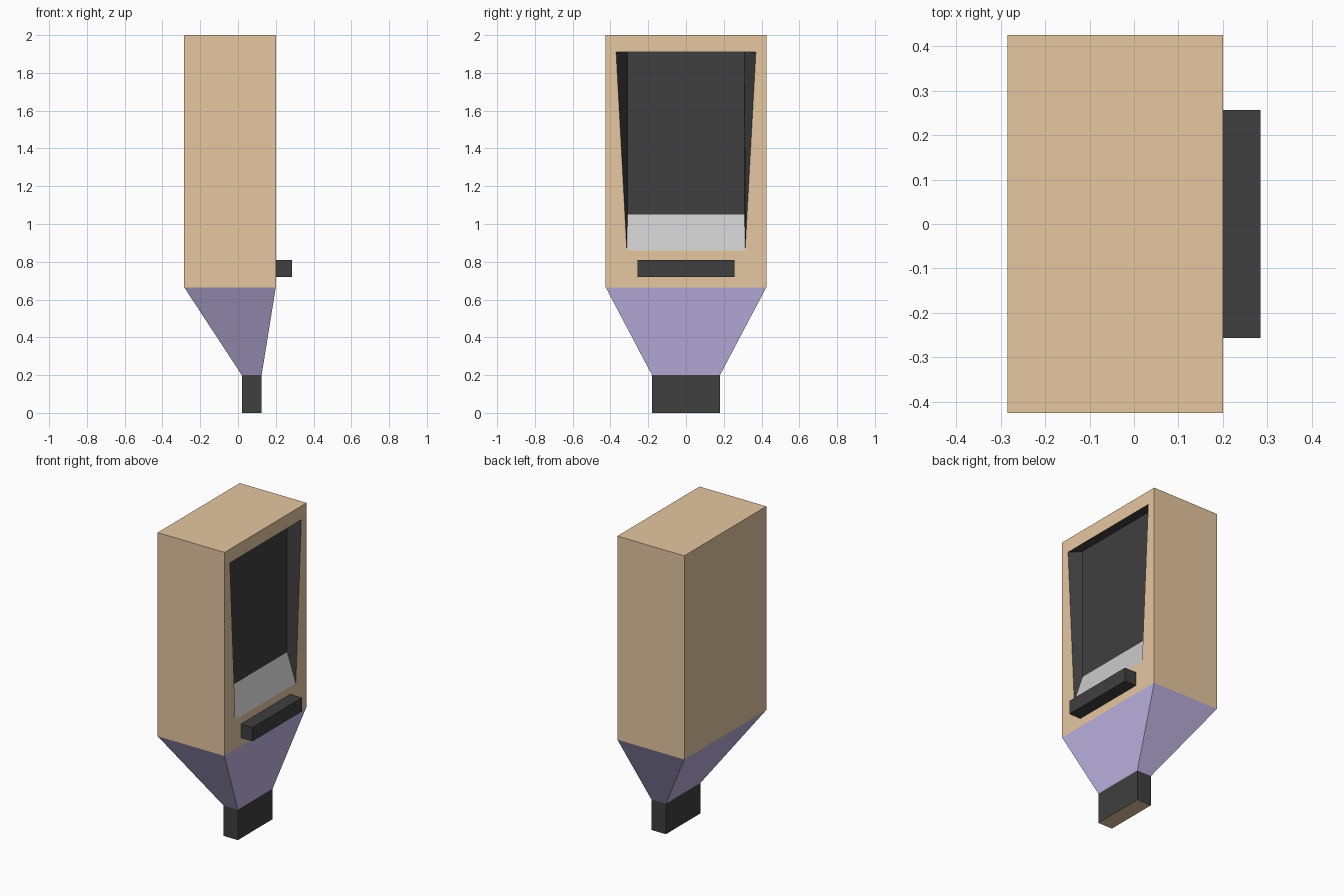
import bpy, bmesh

if "Cube" in bpy.data.objects:
    bpy.data.objects.remove(bpy.data.objects["Cube"])


def material(name, rgb):
    m = bpy.data.materials.new(name)
    m.diffuse_color = (*rgb, 1)
    m.use_nodes = True
    m.node_tree.nodes["Principled BSDF"].inputs["Base Color"].default_value = m.diffuse_color
    return m


wood = material("wood", (0.79, 0.57, 0.355))
purple = material("purple", (0.52, 0.46, 0.77))
black = material("black", (0.05, 0.05, 0.05))


def rect(x0, x1, half_y, z):
    """Horizontal rectangle, counter-clockwise seen from above."""
    return [(x0, -half_y, z), (x1, -half_y, z), (x1, half_y, z), (x0, half_y, z)]


def upright(x0, x1, w0, w1, z0, z1):
    """Rectangle facing +x; x0, w0, z0 at the bottom and x1, w1, z1 at the top."""
    return [(x0, -w0, z0), (x0, w0, z0), (x1, w1, z1), (x1, -w1, z1)]


def make(name, loops, mats=(), skip=(), start=None, end=None):
    """Join successive four-point loops; skip lists (band, side) left open.
    start and end are material slots of the end caps, None for no cap."""
    bm = bmesh.new()
    rings = [[bm.verts.new(p) for p in loop] for loop in loops]
    for b, (lo, hi) in enumerate(zip(rings, rings[1:])):
        for i in range(4):
            if (b, i) in skip:
                continue
            j = (i + 1) % 4
            f = bm.faces.new((lo[i], lo[j], hi[j], hi[i]))
            # the last band of the cabinet is the inside of the recess
            f.material_index = 1 if name == "cabinet" and b == 2 else 0
    if start is not None:
        bm.faces.new(rings[0][::-1]).material_index = start
    if end is not None:
        bm.faces.new(rings[-1]).material_index = end
    for v in [v for v in bm.verts if not v.link_faces]:
        bm.verts.remove(v)
    mesh = bpy.data.meshes.new(name)
    bm.to_mesh(mesh)
    bm.free()
    for m in mats:
        mesh.materials.append(m)
    ob = bpy.data.objects.new(name, mesh)
    bpy.context.collection.objects.link(ob)
    return ob


BACK, FRONT, HALF, LOW, TOP = -0.285, 0.20, 0.425, 0.665, 2.0
DEEP = 0.14

# Cabinet: back wall, sides, rim around the opening and black recess
opening = upright(FRONT, FRONT, 0.313, 0.37, 0.86, 1.91)
recess = upright(DEEP, DEEP, 0.31, 0.31, 1.05, 1.91)
make("cabinet",
     [upright(BACK, BACK, HALF, HALF, LOW, TOP),
      upright(FRONT, FRONT, HALF, HALF, LOW, TOP),
      opening, recess],
     (wood, black), skip={(0, 0), (2, 0)}, start=0, end=1)

# Grey sloping panel at the bottom of the recess
panel_mesh = bpy.data.meshes.new("sloping_panel")
panel_mesh.from_pydata([opening[0], opening[1], recess[1], recess[0]], [], [(0, 1, 2, 3)])
bpy.context.collection.objects.link(bpy.data.objects.new("sloping_panel", panel_mesh))

# Tapered base under the cabinet
make("tapered_base", [rect(0.02, 0.125, 0.18, 0.2), rect(BACK, FRONT, HALF, LOW)], (purple,))

# Foot with a wood underside
make("foot", [rect(0.02, 0.125, 0.18, 0), rect(0.02, 0.125, 0.18, 0.2)],
     (black, wood), start=1)

# Ledge below the opening
make("ledge", [rect(FRONT, 0.285, 0.257, 0.72), rect(FRONT, 0.285, 0.257, 0.81)],
     (black,), skip={(0, 3)}, start=0, end=0)
